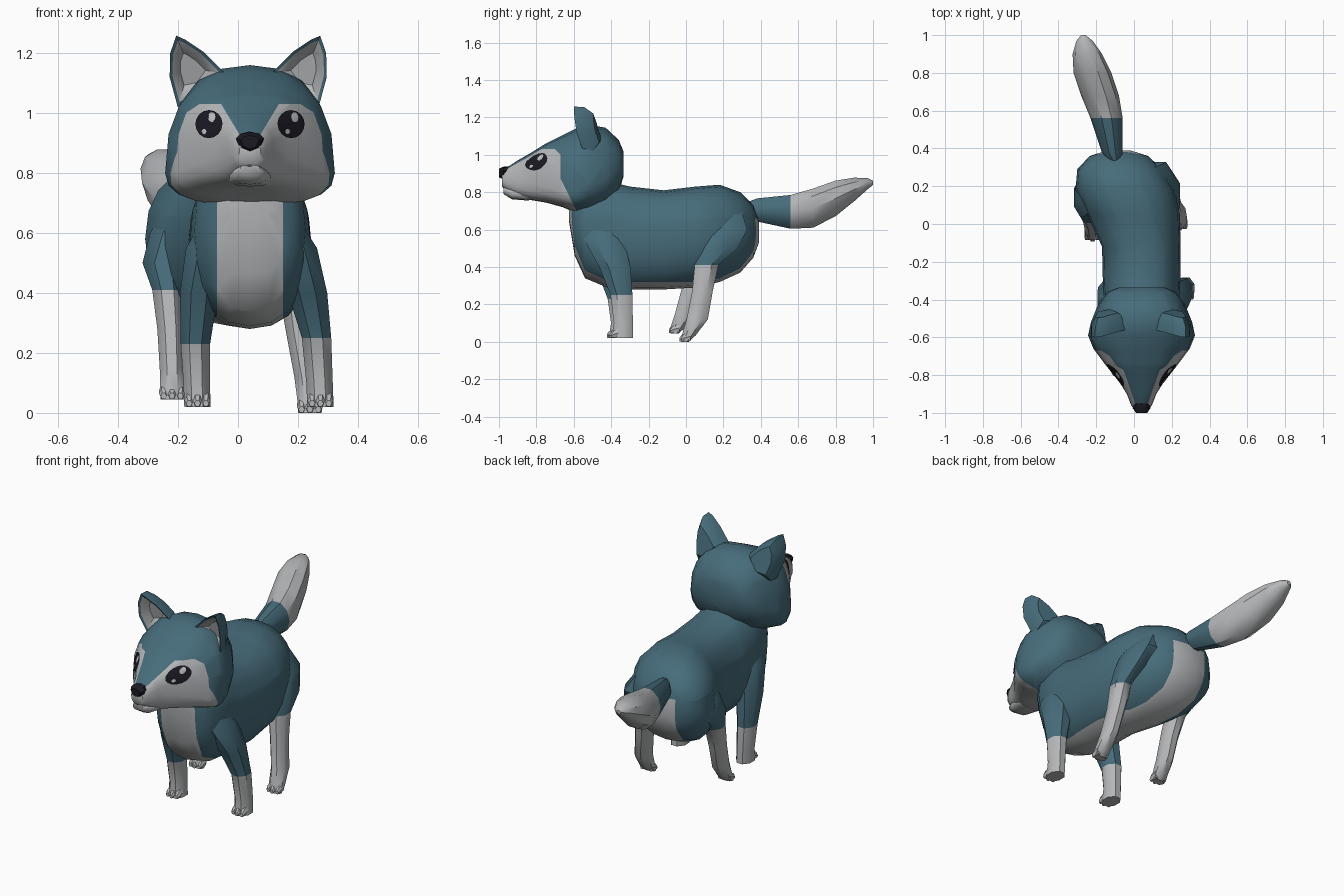
import bpy, bmesh, math
from mathutils import Vector
from mathutils.bvhtree import BVHTree

if "Cube" in bpy.data.objects:
    bpy.data.objects.remove(bpy.data.objects["Cube"])

CX = 0.04  # centre line of the head and chest


def material(name, rgb):
    m = bpy.data.materials.new(name)
    m.use_nodes = True
    m.diffuse_color = (*rgb, 1)
    node = next(n for n in m.node_tree.nodes if n.type == "BSDF_PRINCIPLED")
    node.inputs["Base Color"].default_value = (*rgb, 1)
    node.inputs["Roughness"].default_value = 0.8
    return m


FUR, PALE, DARK, SHINE = 0, 1, 2, 3
MATS = [material("teal_fur", (0.062, 0.150, 0.197)),
        material("pale_fur", (0.46, 0.472, 0.48)),
        material("dark_eye_and_nose", (0.011, 0.010, 0.017)),
        material("eye_shine", (0.52, 0.53, 0.54))]


def finish(name, bm, angle=35):
    me = bpy.data.meshes.new(name)
    bm.to_mesh(me)
    for m in MATS:
        me.materials.append(m)
    ob = bpy.data.objects.new(name, me)
    bpy.context.collection.objects.link(ob)
    me.shade_smooth()
    me.set_sharp_from_angle(angle=math.radians(angle))
    return ob


def upright(y, cx, top, bot, hw, zw=None, n=20, p=1.0):
    """Cross-section facing along y, widest at height zw; p below 1 is boxier."""
    zw = (top + bot) / 2 if zw is None else zw
    pts = []
    for i in range(n):
        a = math.tau * i / n
        c, s = (math.copysign(abs(f) ** p, f) for f in (math.cos(a), math.sin(a)))
        pts.append(Vector((cx + hw * c, y, zw + s * (top - zw if s > 0 else zw - bot))))
    return pts


def level(x, y, z, rx, ry, n=8):
    """Horizontal cross-section with flat sides."""
    ring = [math.tau * (i + 0.5) / n for i in range(n)]
    return [Vector((x + rx * 1.06 * math.cos(a), y + ry * 1.06 * math.sin(a), z)) for a in ring]


def loft(name, loops, paint, cuts=(), bend=None, angle=35):
    """Skin closed loops; paint(centre, band) picks the material."""
    bm = bmesh.new()
    rows = [[bm.verts.new(p) for p in loop] for loop in loops]
    n = len(rows[0])
    for b in range(len(rows) - 1):
        for i in range(n):
            j = (i + 1) % n
            f = bm.faces.new((rows[b][i], rows[b][j], rows[b + 1][j], rows[b + 1][i]))
            f.material_index = b
    bm.faces.new(rows[0])
    bm.faces.new(rows[-1]).material_index = len(rows) - 2
    bmesh.ops.recalc_face_normals(bm, faces=bm.faces[:])
    for co, no in cuts:
        bmesh.ops.bisect_plane(bm, geom=bm.verts[:] + bm.edges[:] + bm.faces[:],
                               plane_co=co, plane_no=no, dist=1e-5)
    for f in bm.faces:
        f.material_index = paint(f.calc_center_median(), f.material_index)
    if bend:
        for v in bm.verts:
            v.co.x += bend(v.co.y)
    return finish(name, bm, angle)


# Body: straight loft with belly and chest cuts, then bent sideways at the hips
def spine(y):
    t = min(1, max(0, (y + 0.15) / 0.5))
    return CX - 0.12 * t * t * (3 - 2 * t)


def body_paint(c, band):
    stripe = abs(c.x) < 0.11 and (c.z < 0.66 or (c.y < -0.5 and c.z < 0.8))
    return PALE if stripe or c.z < 0.32 else FUR


body = [(-0.625, 0.80, 0.64, 0.08), (-0.595, 0.86, 0.46, 0.15), (-0.54, 0.88, 0.34, 0.185),
        (-0.42, 0.86, 0.29, 0.20), (-0.30, 0.83, 0.28, 0.205), (-0.12, 0.81, 0.28, 0.208),
        (0.05, 0.83, 0.29, 0.245), (0.18, 0.84, 0.32, 0.262), (0.29, 0.80, 0.37, 0.225),
        (0.36, 0.73, 0.45, 0.155), (0.39, 0.64, 0.53, 0.06)]
loft("body", [upright(y, 0, t, b, w, p=0.88) for y, t, b, w in body], body_paint,
     cuts=[((0.11, 0, 0), (1, 0, 0)), ((-0.11, 0, 0), (1, 0, 0)),
           ((0, 0, 0.32), (0, 0, 1)), ((0, 0, 0.66), (0, 0, 1))], bend=spine, angle=50)


# Head: pale mask bounded by a forehead stripe, a brow line and a cheek line
def head_paint(c, band):
    beside_stripe = abs(c.x - CX) > 0.03 + (c.z - 0.92) * 0.6
    before_cheek = c.y < max(-0.67, -0.67 + 0.5 * (0.87 - c.z))
    below_brow = c.z < 1.03 and c.z + c.y < 0.33
    return PALE if beside_stripe and before_cheek and below_brow else FUR


head = [(-0.335, 1.02, 0.88, 0.12, 0.95, 0.9), (-0.36, 1.08, 0.80, 0.18, 0.92, 0.9),
        (-0.43, 1.145, 0.73, 0.232, 0.87, 0.85), (-0.52, 1.16, 0.70, 0.268, 0.83, 0.82),
        (-0.59, 1.14, 0.69, 0.283, 0.80, 0.82), (-0.66, 1.105, 0.72, 0.255, 0.80, 0.75),
        (-0.75, 1.06, 0.745, 0.188, 0.83, 0.65), (-0.83, 1.01, 0.758, 0.122, 0.85, 0.65),
        (-0.90, 0.97, 0.775, 0.078, 0.86, 0.7), (-0.96, 0.93, 0.81, 0.055, 0.86, 0.8),
        (-0.985, 0.91, 0.83, 0.036, 0.865, 0.9)]
head_ob = loft("head", [upright(y, CX, t, b, w, z, p=p) for y, t, b, w, z, p in head], head_paint,
               cuts=[((CX, 0, 0.87), (1, 0, -0.6)), ((CX, 0, 0.87), (-1, 0, -0.6)),
                     ((0, -0.67, 0), (0, 1, 0)), ((0, -0.67, 0.87), (0, 1, 0.5)),
                     ((0, 0, 1.03), (0, 0, 1)), ((0, 0, 0.33), (0, 1, 1))], angle=50)

# Chin and nose
chin = [(-0.84, 0.825, 0.755, 0.08), (-0.93, 0.828, 0.762, 0.058), (-0.975, 0.83, 0.79, 0.034)]
loft("chin", [upright(y, CX, t, b, w, n=12, p=0.8) for y, t, b, w in chin],
     lambda c, b: PALE, angle=60)
nose = [(-0.93, 0.94, 0.89, 0.03, 0.92), (-0.975, 0.937, 0.868, 0.047, 0.915),
        (-1.0, 0.925, 0.88, 0.03, 0.91)]
loft("nose", [upright(y, CX, t, b, w, z, n=8) for y, t, b, w, z in nose], lambda c, b: DARK)

# Eyes: thin discs laid onto the head surface
head_bm = bmesh.new()
head_bm.from_mesh(head_ob.data)
head_tree = BVHTree.FromBMesh(head_bm)


def disc(name, x, z, rx, rz, lift, mat, n=16):
    def on_head(px, pz):
        hit, normal, _, _ = head_tree.ray_cast(Vector((px, -2, pz)), Vector((0, 1, 0)))
        return hit + normal * lift
    bm = bmesh.new()
    rows = []
    for k in (0.35, 0.7, 1):
        rows.append([bm.verts.new(on_head(x + k * rx * math.cos(math.tau * i / n),
                                          z + k * rz * math.sin(math.tau * i / n)))
                     for i in range(n)])
    bm.faces.new(rows[0])
    for a, b in zip(rows, rows[1:]):
        for i in range(n):
            j = (i + 1) % n
            bm.faces.new((a[j], a[i], b[i], b[j]))
    bmesh.ops.recalc_face_normals(bm, faces=bm.faces[:])
    if sum(f.normal.y for f in bm.faces) > 0:
        bmesh.ops.reverse_faces(bm, faces=bm.faces[:])
    for f in bm.faces:
        f.material_index = mat
    finish(name, bm)


# Ears: pale hollow front, fur rim and rounded back
ear = [(0.075, -0.56, 1.13), (0.15, -0.58, 1.205), (0.21, -0.597, 1.245), (0.24, -0.6, 1.258),
       (0.26, -0.597, 1.2), (0.262, -0.585, 1.12), (0.235, -0.55, 1.02), (0.14, -0.53, 1.04)]
layers = [(0.45, 0.045), (0.86, 0.005), (1, 0), (0.97, 0.055), (0.65, 0.095)]

for side, s in (("left", 1), ("right", -1)):
    outline = [Vector((0.034 + s * x, y, z)) for x, y, z in ear]
    mid = sum(outline, Vector()) / len(outline)
    loft(side + "_ear", [[mid + (p - mid) * k + Vector((0, d, 0)) for p in outline]
                         for k, d in layers], lambda c, b: PALE if b == 0 else FUR)
    ex = CX + s * 0.134
    disc(side + "_eye", ex, 0.962, 0.045, 0.046, 0.004, DARK)
    disc(side + "_eye_large_shine", ex + 0.011, 0.984, 0.012, 0.016, 0.007, SHINE, 10)
    disc(side + "_eye_small_shine", ex - 0.014, 0.937, 0.008, 0.009, 0.007, SHINE, 8)
head_bm.free()

# Legs: level rings from shoulder or hip to paw, pale below the sock line
legs = {
    "left_front": (0.25, [(0.13, -0.47, 0.68, 0.05, 0.08), (0.19, -0.44, 0.55, 0.075, 0.11),
                          (0.232, -0.38, 0.40, 0.067, 0.085), (0.262, -0.345, 0.25, 0.05, 0.06),
                          (0.272, -0.335, 0.10, 0.045, 0.052), (0.275, -0.34, 0.02, 0.045, 0.058)]),
    "right_front": (0.23, [(-0.05, -0.47, 0.68, 0.05, 0.08), (-0.10, -0.44, 0.55, 0.075, 0.11),
                           (-0.13, -0.40, 0.40, 0.065, 0.085), (-0.142, -0.36, 0.23, 0.05, 0.06),
                           (-0.138, -0.35, 0.10, 0.045, 0.052), (-0.135, -0.355, 0.02, 0.045, 0.058)]),
    "left_hind": (0.41, [(0.09, 0.22, 0.70, 0.05, 0.08), (0.14, 0.20, 0.60, 0.075, 0.13),
                         (0.175, 0.17, 0.50, 0.07, 0.11), (0.19, 0.11, 0.41, 0.055, 0.065),
                         (0.205, 0.088, 0.27, 0.046, 0.056), (0.23, 0.06, 0.12, 0.043, 0.058),
                         (0.24, 0.015, 0.035, 0.042, 0.038), (0.24, -0.005, 0.0, 0.04, 0.02)]),
    "right_hind": (0.41, [(-0.16, 0.20, 0.72, 0.06, 0.08), (-0.22, 0.18, 0.60, 0.075, 0.13),
                          (-0.25, 0.14, 0.50, 0.07, 0.115), (-0.235, 0.07, 0.41, 0.052, 0.065),
                          (-0.225, 0.03, 0.28, 0.045, 0.055), (-0.22, -0.005, 0.15, 0.042, 0.055),
                          (-0.22, -0.045, 0.075, 0.04, 0.04), (-0.22, -0.06, 0.045, 0.04, 0.022)]),
}
for name, (sock, rings) in legs.items():
    loft(name + "_leg", [level(*r) for r in rings],
         lambda c, b: PALE if c.z < sock else FUR, angle=40)
    x, y, z, rx, ry = rings[-1]
    for k in (-1, 0, 1):
        tx, front = x + k * 0.028, y - ry - 0.01 + abs(k) * 0.008
        loft(name + "_toe", [upright(front + d, tx, z + h, z, w, n=6) for d, h, w in
                             ((0, 0.022, 0.01), (0.012, 0.04, 0.015), (0.05, 0.06, 0.015))],
             lambda c, b: PALE)

# Tail: swings to the right and lifts, pale beyond the first third
tail = [(-0.10, 0.33, 0.71, 0.03, 0.04), (-0.115, 0.38, 0.705, 0.055, 0.065),
        (-0.145, 0.56, 0.695, 0.085, 0.095), (-0.18, 0.68, 0.715, 0.10, 0.11),
        (-0.22, 0.80, 0.767, 0.10, 0.10), (-0.247, 0.90, 0.815, 0.078, 0.066),
        (-0.262, 0.97, 0.845, 0.043, 0.032), (-0.268, 1.0, 0.85, 0.012, 0.012)]
loft("tail", [upright(y, x, z + h, z - h, w, n=10) for x, y, z, w, h in tail],
     lambda c, b: PALE if c.y > 0.56 else FUR)
